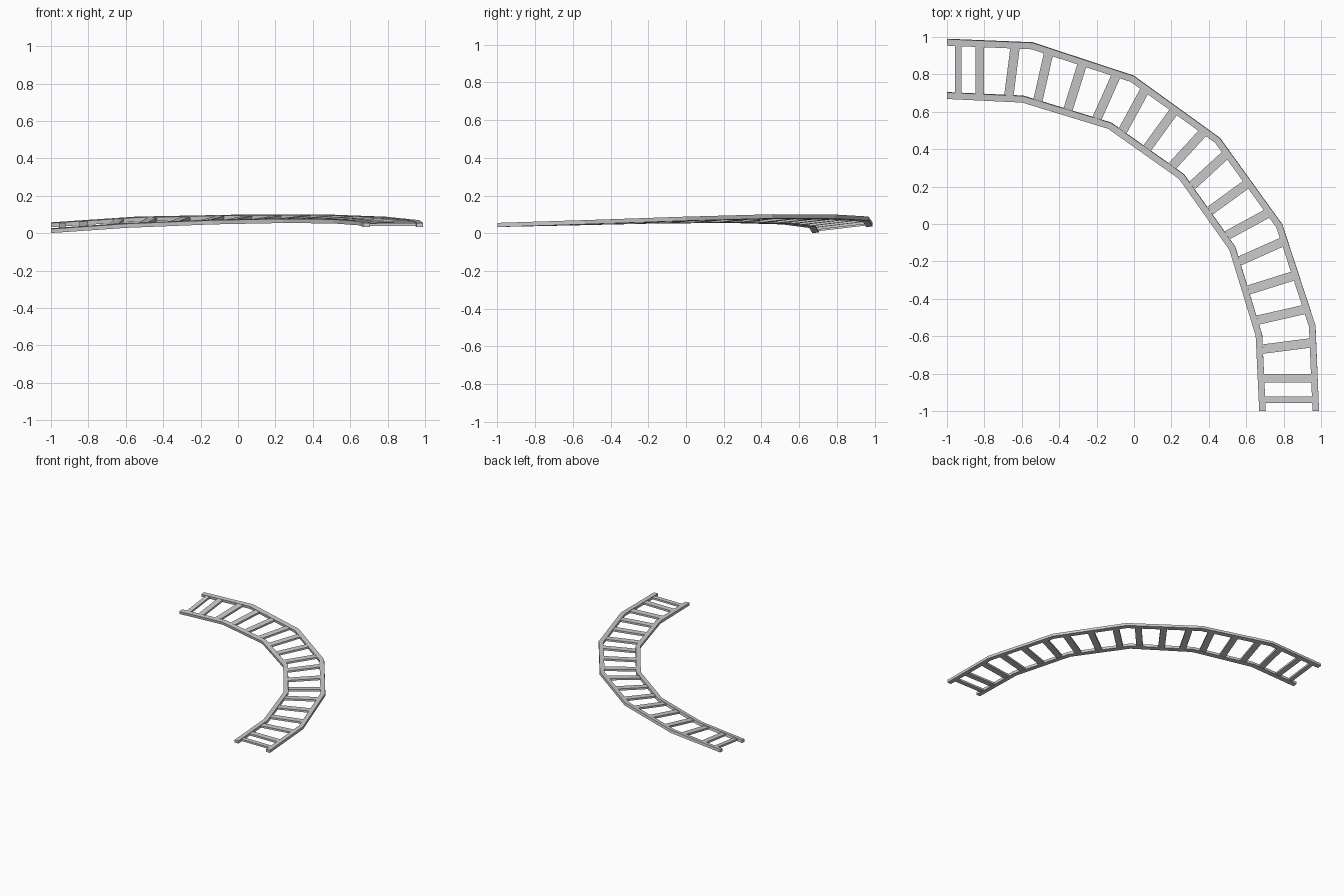
import bpy, bmesh
from math import atan2, sin, cos
from mathutils import Vector

if "Cube" in bpy.data.objects:
    bpy.data.objects.remove(bpy.data.objects["Cube"])

W, H = 0.035, 0.022          # rail cross-section
TIE_T = 0.015                # tie thickness


def mirrored(half, diagonal=None):
    """Mirror plan points across the line y = x."""
    return half + ([diagonal] if diagonal else []) + [(y, x) for x, y in reversed(half)]


# Rail centre lines: symmetric plan, separate heights
outer_xy = mirrored([(-1, .972), (-.545, .953), (-.01, .777)], (.447, .447))
inner_xy = mirrored([(-1, .687), (-.595, .668), (-.13, .526)], (.254, .254))
outer_z = [.045, .075, .086, .088, .076, .058, .044]
inner_z = [.0135, .042, .060, .067, .064, .053, .044]
outer = [Vector((x, y, z)) for (x, y), z in zip(outer_xy, outer_z)]
inner = [Vector((x, y, z)) for (x, y), z in zip(inner_xy, inner_z)]
banks = [1.4 * atan2(o.z - i.z, .29) for o, i in zip(outer, inner)]
banks[0] /= 1.4


def make_object(name, bm):
    bmesh.ops.recalc_face_normals(bm, faces=bm.faces)
    me = bpy.data.meshes.new(name)
    bm.to_mesh(me)
    bm.free()
    ob = bpy.data.objects.new(name, me)
    bpy.context.collection.objects.link(ob)
    return ob


def loft(bm, rings):
    """Skin four-sided rings and cap both ends."""
    vs = [[bm.verts.new(p) for p in r] for r in rings]
    for a, b in zip(vs, vs[1:]):
        for k in range(4):
            bm.faces.new((a[k], a[(k + 1) % 4], b[(k + 1) % 4], b[k]))
    bm.faces.new(vs[0])
    bm.faces.new(vs[-1])


def rail(name, pts):
    """Banked box section swept along the line with mitred corners."""
    rings = []
    n = len(pts)
    for i, p in enumerate(pts):
        if i == 0:
            side, miter = Vector((0, 1, 0)), 1
        elif i == n - 1:
            side, miter = Vector((1, 0, 0)), 1
        else:
            d0, d1 = (p - pts[i - 1]).xy.normalized(), (pts[i + 1] - p).xy.normalized()
            t = (d0 + d1).normalized()
            side, miter = Vector((-t.y, t.x, 0)), 1 / t.dot(d0)
        b = banks[i]
        across = (side * cos(b) + Vector((0, 0, sin(b)))) * (W / 2 * miter)
        up = (Vector((0, 0, cos(b))) - side * sin(b)) * (H / 2)
        rings.append([p + across + up, p - across + up, p - across - up, p + across - up])
    bm = bmesh.new()
    loft(bm, rings)
    make_object(name, bm)


def height_at(pts, q):
    """Height of the rail nearest to plan point q."""
    best = None
    for a, b in zip(pts, pts[1:]):
        d = (b - a).xy
        f = max(0, min(1, (q - a.xy).dot(d) / d.length_squared))
        c = a.lerp(b, f)
        dist = (c.xy - q).length
        if best is None or dist < best[0]:
            best = (dist, c.z)
    return best[1]


rail("outer_rail", outer)
rail("inner_rail", inner)

# Cross ties: outer and inner ends for one half, mirrored for the other
outer_ends = mirrored([(-.94, .96), (-.825, .955), (-.635, .95), (-.455, .92), (-.275, .86),
                       (-.095, .795), (.06, .72), (.215, .605), (.37, .49)])
inner_ends = mirrored([(-.94, .695), (-.825, .69), (-.67, .68), (-.515, .655), (-.355, .605),
                       (-.20, .56), (-.065, .49), (.07, .405), (.20, .305)])
for k, (o, i) in enumerate(zip(outer_ends, inner_ends)):
    o, i = Vector(o), Vector(i)
    a = Vector((*i, height_at(inner, i)))
    b = Vector((*o, height_at(outer, o)))
    d = (b - a).normalized()
    s = Vector((d.y, -d.x, 0)).normalized()
    up = s.cross(d).normalized() * (TIE_T / 2)
    s *= .018 if k in (0, 17) else .025 if k not in (1, 16) else .023
    bm = bmesh.new()
    loft(bm, [[p + s + up, p - s + up, p - s - up, p + s - up] for p in (a, b)])
    make_object(f"cross_tie_{k + 1}", bm)
